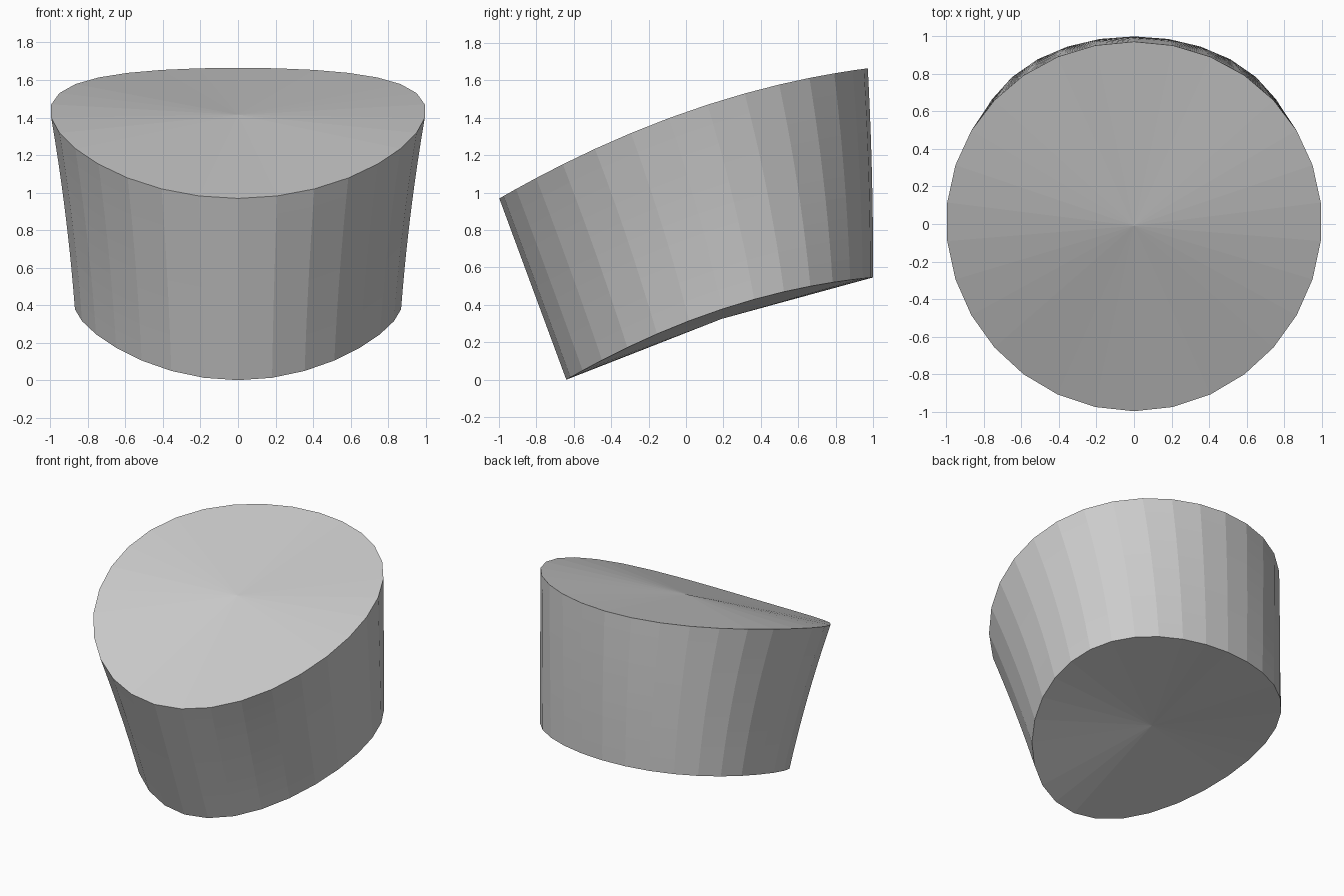
import bpy, bmesh
from math import sin, cos, pi

if "Cube" in bpy.data.objects:
    bpy.data.objects.remove(bpy.data.objects["Cube"])

SIDES, RINGS = 30, 10


def ring_point(v, t):
    """Point on the tilted, egg-shaped ring at height fraction v (0 bottom, 1 top)."""
    s, c = sin(t), cos(t)
    mix = lambda a, b: a + (b - a) * v
    bow = 4 * v * (1 - v)
    x = (mix(0.874, 1.001) - 0.012 * bow) * c
    egg = mix(0.10, 0.025) * c * c
    mid, half = mix(0.18, -0.013), mix(0.82, 0.985)
    u = s + egg / half
    y = mid + half * u + bow * (0.004 * (1 + s) + 0.012 * c * c)
    z = mix(0.373, 1.427) + mix(0.2735, 0.348) * u - mix(0.0995, 0.110) * u * u
    return x, y, z


bm = bmesh.new()
rings = [[bm.verts.new(ring_point(j / RINGS, -pi / 2 + 2 * pi * i / SIDES))
          for i in range(SIDES)] for j in range(RINGS + 1)]
# curved, flaring wall
for lo, hi in zip(rings, rings[1:]):
    for i in range(SIDES):
        k = (i + 1) % SIDES
        bm.faces.new((lo[i], lo[k], hi[k], hi[i]))
# fan caps
top = bm.verts.new((0, -0.01, 1.415))
bottom = bm.verts.new((0, 0.19, 0.325))
for i in range(SIDES):
    k = (i + 1) % SIDES
    bm.faces.new((rings[-1][i], rings[-1][k], top))
    bm.faces.new((rings[0][k], rings[0][i], bottom))

mesh = bpy.data.meshes.new("bent_plug")
bm.to_mesh(mesh)
bm.free()
bpy.context.collection.objects.link(bpy.data.objects.new("bent_plug", mesh))
